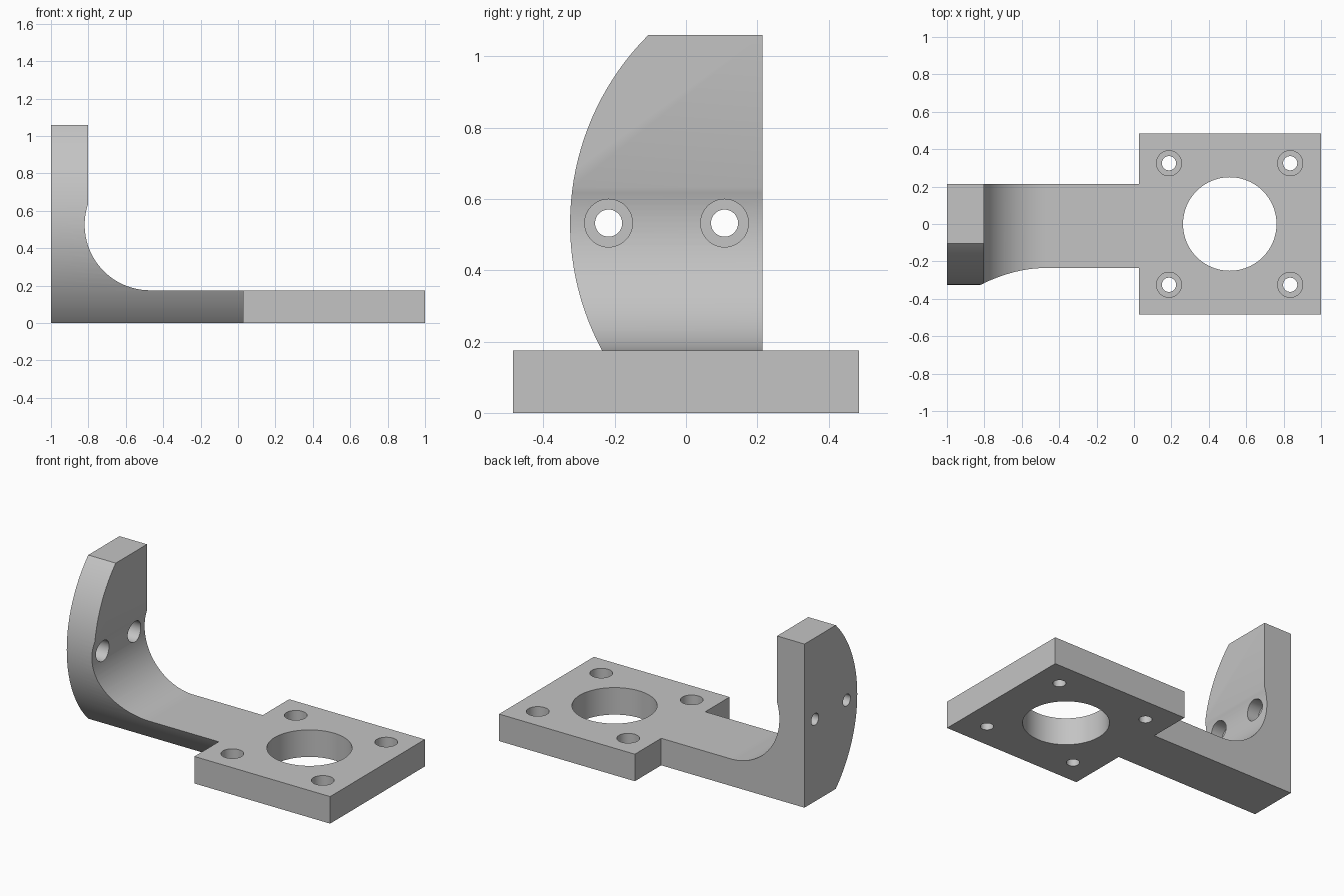
import bpy
import bmesh
from math import sin, cos, pi, radians, sqrt, asin
from mathutils import Matrix, Vector

old = bpy.data.objects.get("Cube")
if old:
    bpy.data.objects.remove(old, do_unlink=True)

grey = bpy.data.materials.new("plain_grey")
grey.use_nodes = True
colour = (0.55, 0.55, 0.55, 1)
grey.diffuse_color = colour
grey.node_tree.nodes["Principled BSDF"].inputs["Base Color"].default_value = colour


def finish(name, bm):
    bmesh.ops.recalc_face_normals(bm, faces=bm.faces)
    mesh = bpy.data.meshes.new(name)
    bm.to_mesh(mesh)
    bm.free()
    mesh.materials.append(grey)
    ob = bpy.data.objects.new(name, mesh)
    bpy.context.collection.objects.link(ob)
    return ob


def prism(name, points, sweep):
    """Extrude a closed outline along a vector."""
    bm = bmesh.new()
    face = bm.faces.new([bm.verts.new(p) for p in points])
    moved = bmesh.ops.extrude_face_region(bm, geom=[face])["geom"]
    verts = [v for v in moved if isinstance(v, bmesh.types.BMVert)]
    bmesh.ops.translate(bm, verts=verts, vec=Vector(sweep))
    return finish(name, bm)


def rod(bm, centre, radius, depth, axis, segments=48):
    turn = Matrix.Rotation(pi / 2, 4, "Y") if axis == "X" else Matrix()
    bmesh.ops.create_cone(bm, cap_ends=True, segments=segments, radius1=radius,
                          radius2=radius, depth=depth,
                          matrix=Matrix.Translation(centre) @ turn)


def boolean(target, tool, operation):
    mod = target.modifiers.new(operation.lower(), "BOOLEAN")
    mod.operation = operation
    mod.solver = "EXACT"
    mod.object = tool
    bpy.context.view_layer.objects.active = target
    bpy.ops.object.modifier_apply(modifier=mod.name)
    bpy.data.objects.remove(tool, do_unlink=True)


def arc(cx, cy, radius, start, end, steps):
    angles = [start + (end - start) * i / steps for i in range(steps + 1)]
    return [(cx + radius * cos(a), cy + radius * sin(a)) for a in angles]


THICK, HEIGHT, BACK = 0.175, 1.06, 0.215
WALL, EDGE = -0.803, 0.027

# L-shaped side profile with the slightly undercut inner fillet
fx, fz, fr = -0.47, 0.525, 0.35
top_angle = pi - asin(sqrt(fr ** 2 - (WALL - fx) ** 2) / fr)
fillet = arc(fx, fz, fr, 1.5 * pi, top_angle, 40)
side = [(-1, 0), (0.1, 0), (0.1, THICK)] + fillet + [(WALL, HEIGHT), (-1, HEIGHT)]
bracket = prism("bracket", [(x, -0.5, z) for x, z in side], (0, BACK + 0.5, 0))

# Curved front edge that bounds the whole arm
radius = 0.748
half = asin((HEIGHT / 2 + 0.02) / radius)
bow = arc(radius - 0.325, HEIGHT / 2, radius, pi - half, pi + half, 40)
outline = bow + [(0.4, bow[-1][1]), (0.4, bow[0][1])]
envelope = prism("arm_envelope", [(-1.2, y, z) for y, z in outline], (1.6, 0, 0))
boolean(bracket, envelope, "INTERSECT")

# Square mounting plate
w = 0.485
plate = prism("mounting_plate", [(EDGE, -w, 0), (1, -w, 0), (1, w, 0), (EDGE, w, 0)],
              (0, 0, THICK))
boolean(bracket, plate, "UNION")

# Large opening and through holes
HOLE, SINK = 0.038, 0.067
plate_spots = [(x, y) for x in (0.187, 0.835) for y in (-0.325, 0.325)]
wall_spots = [(y, 0.532) for y in (-0.217, 0.108)]
bm = bmesh.new()
rod(bm, (0.512, 0, 0.1), 0.25, 0.6, "Z", 96)
for x, y in plate_spots:
    rod(bm, (x, y, 0.1), HOLE, 0.6, "Z")
for y, z in wall_spots:
    rod(bm, (-0.95, y, z), HOLE, 0.5, "X")
boolean(bracket, finish("through_holes", bm), "DIFFERENCE")

# Counterbores for the screw heads
bm = bmesh.new()
for x, y in plate_spots:
    rod(bm, (x, y, 0.225), SINK, 0.3, "Z")
for y, z in wall_spots:
    rod(bm, (-0.75, y, z), SINK, 0.3, "X")
boolean(bracket, finish("counterbores", bm), "DIFFERENCE")

# Smooth curves with sharp edges
bpy.ops.object.select_all(action="DESELECT")
bracket.select_set(True)
bpy.context.view_layer.objects.active = bracket
bpy.ops.object.shade_smooth_by_angle(angle=radians(20))
